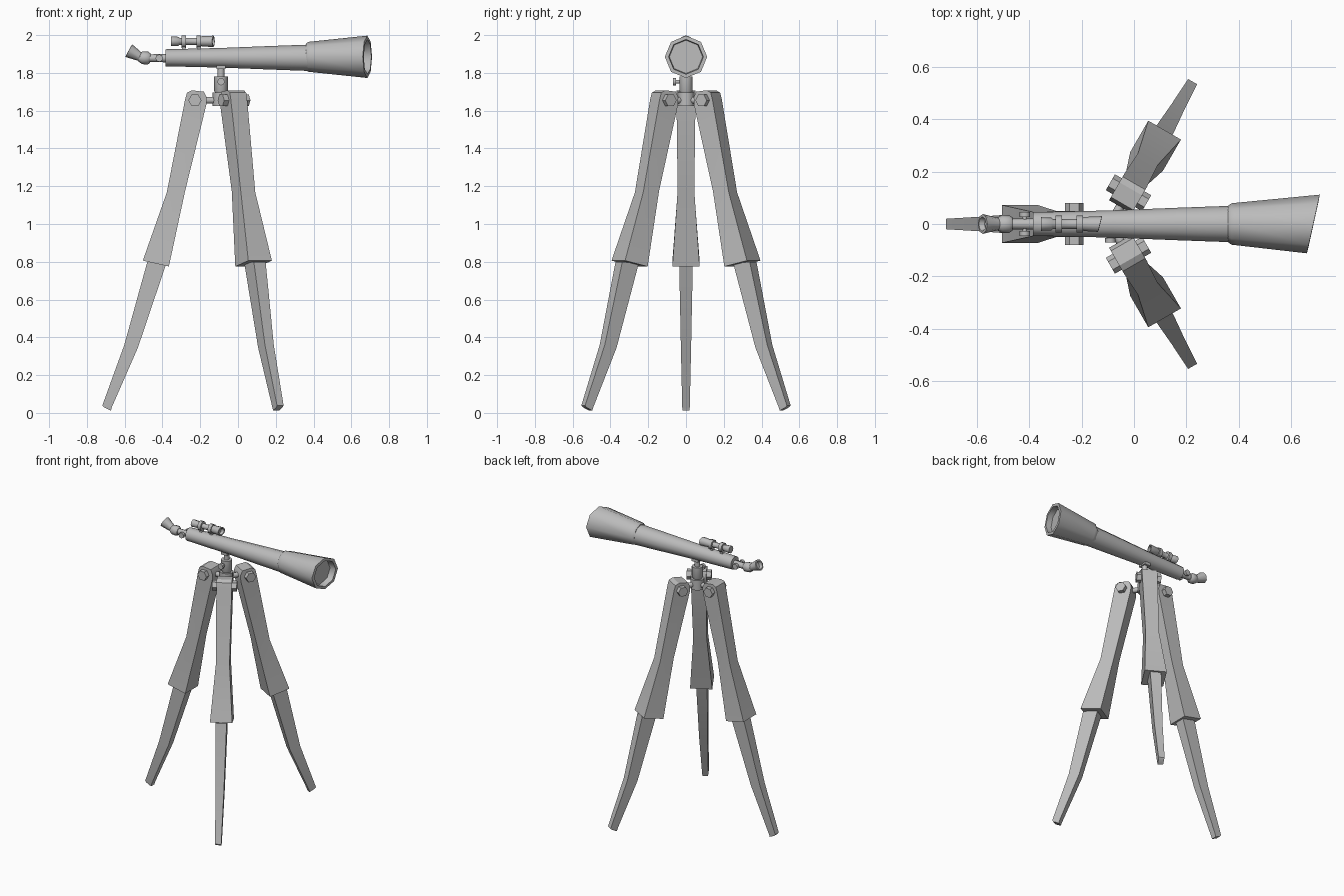
import bpy, bmesh, math
from mathutils import Vector, Matrix

cube = bpy.data.objects.get("Cube")
if cube:
    bpy.data.objects.remove(cube, do_unlink=True)

grey = bpy.data.materials.new("light_grey")
grey.use_nodes = True
grey.diffuse_color = (0.5, 0.5, 0.5, 1)
grey.node_tree.nodes["Principled BSDF"].inputs["Base Color"].default_value = (0.5, 0.5, 0.5, 1)

MOUNT_X = -0.09
AXIS_Z = 1.885


def finish(name, bm, angle=50):
    bmesh.ops.recalc_face_normals(bm, faces=bm.faces)
    mesh = bpy.data.meshes.new(name)
    bm.to_mesh(mesh)
    bm.free()
    mesh.materials.append(grey)
    obj = bpy.data.objects.new(name, mesh)
    bpy.context.collection.objects.link(obj)
    bpy.ops.object.select_all(action='DESELECT')
    obj.select_set(True)
    bpy.context.view_layer.objects.active = obj
    bpy.ops.object.shade_smooth_by_angle(angle=math.radians(angle))
    return obj


def loft(name, sections, angle=50):
    """Join equal-sized point loops into a capped solid."""
    bm = bmesh.new()
    loops = [[bm.verts.new(p) for p in s] for s in sections]
    n = len(loops[0])
    for a, b in zip(loops, loops[1:]):
        for i in range(n):
            j = (i + 1) % n
            bm.faces.new((a[i], a[j], b[j], b[i]))
    bm.faces.new(loops[0][::-1])
    bm.faces.new(loops[-1])
    return finish(name, bm, angle)


def turned(name, origin, direction, profile, sides=8, angle=50):
    """Turn (distance, radius) pairs around an axis."""
    rot = Vector(direction).to_track_quat('Z', 'Y')
    o = Vector(origin)
    rings = []
    for d, r in profile:
        rings.append([o + rot @ Vector((r * math.cos(t), r * math.sin(t), d))
                      for t in (math.tau * i / sides for i in range(sides))])
    return loft(name, rings, angle)


def box(name, centre, size):
    bm = bmesh.new()
    bmesh.ops.create_cube(bm, size=1, matrix=Matrix.Translation(centre) @ Matrix.Diagonal((*size, 1)))
    return finish(name, bm)


# Tripod legs: each section is outer radius, z, inner radius, z, half width
UPPER = [(.414, .806, .276, .775, .072), (.287, 1.167, .19, 1.175, .044),
         (.19, 1.66, .078, 1.63, .05), (.18, 1.695, .076, 1.67, .05), (.155, 1.708, .09, 1.7, .05)]
LOWER = [(.62, .03, .583, .012, .018), (.628, .04, .578, .03, .02),
         (.512, .36, .44, .345, .027), (.4, .8, .3, .79, .036)]


def leg(label, degrees, knee):
    a = math.radians(degrees)
    out = Vector((math.cos(a), math.sin(a), 0))
    side = Vector((-out.y, out.x, 0))
    base = Vector((MOUNT_X, 0, 0))

    def at(r, z, w):
        return base + out * r + side * w + Vector((0, 0, z))

    def rows(data, shift=0):
        return [[at(ro + shift * (zo > .7), zo, -w), at(ro + shift * (zo > .7), zo, w),
                 at(ri + shift * (zo > .7), zi, w), at(ri + shift * (zo > .7), zi, -w)]
                for ro, zo, ri, zi, w in data]

    loft(label + "_upper_leg", rows(UPPER), 30)
    loft(label + "_lower_leg", rows(LOWER, knee), 30)
    turned(label + "_hinge_bolt", at(.138, 1.655, -.08), side, [(0, .035), (.16, .035)], 6, 30)
    turned(label + "_hinge_arm", at(0, 1.655, 0), out, [(0, .018), (.11, .018)], 8)


leg("rear", 180, -.01)
leg("left", 60, .01)
leg("right", -60, .01)

# Tripod head
turned("tripod_hub", (MOUNT_X, 0, 1.625), (0, 0, 1), [(0, .045), (.07, .045)])
turned("mount_post", (MOUNT_X, 0, 1.69), (0, 0, 1),
       [(0, .028), (.015, .036), (.09, .036), (.091, .018), (.15, .018)], 10)
box("tube_saddle", (MOUNT_X, 0, 1.84), (.048, .06, .04))
turned("clamp_knob", (MOUNT_X, -.03, 1.753), (0, -1, 0),
       [(0, .01), (.022, .01), (.023, .02), (.04, .02)])

# Main tube and the flared hood with a recessed slanted mouth
turned("main_tube", (-.385, 0, 1.88), (1, 0, 0),
       [(0, .045), (.3, .052), (.55, .062), (.77, .07)], 12)
hood = turned("lens_hood", (.36, 0, AXIS_Z), (1, 0, 0),
              [(0, .07), (.012, .079), (.03, .081), (.325, .112), (.326, .092), (.285, .088)], 8)
for v in hood.data.vertices:
    if v.co.x > .6:
        v.co.x += .22 * v.co.y

# Focuser, its knobs, elbow and angled eyepiece
turned("focuser_tube", (-.48, 0, 1.878), (1, 0, 0), [(0, .02), (.1, .022)])
turned("focus_axle", (-.417, -.045, 1.878), (0, 1, 0),
       [(0, .02), (.018, .02), (.019, .009), (.071, .009), (.072, .02), (.09, .02)])
turned("elbow", (-.465, 0, 1.878), (-1, 0, .05), [(0, .026), (.012, .034), (.04, .034), (.06, .022)])
turned("eyepiece", (-.495, 0, 1.872), (-.82, 0, .45),
       [(0, .022), (.03, .024), (.095, .038), (.096, .028), (.075, .022)])

# Finder scope with two mounting rings
finder = turned("finder_scope", (-.355, 0, 1.967), (1, 0, 0),
                [(0, .026), (.04, .024), (.045, .019), (.15, .019), (.165, .027),
                 (.225, .03), (.226, .022), (.205, .02)], 8)
for v in finder.data.vertices:
    if v.co.x > -.16:
        v.co.x += .25 * v.co.y
for label, x in (("rear", -.287), ("front", -.207)):
    turned(label + "_finder_ring", (x - .012, 0, 1.966), (1, 0, 0), [(0, .033), (.024, .033)])
    box(label + "_finder_stalk", (x, 0, 1.935), (.02, .022, .04))
